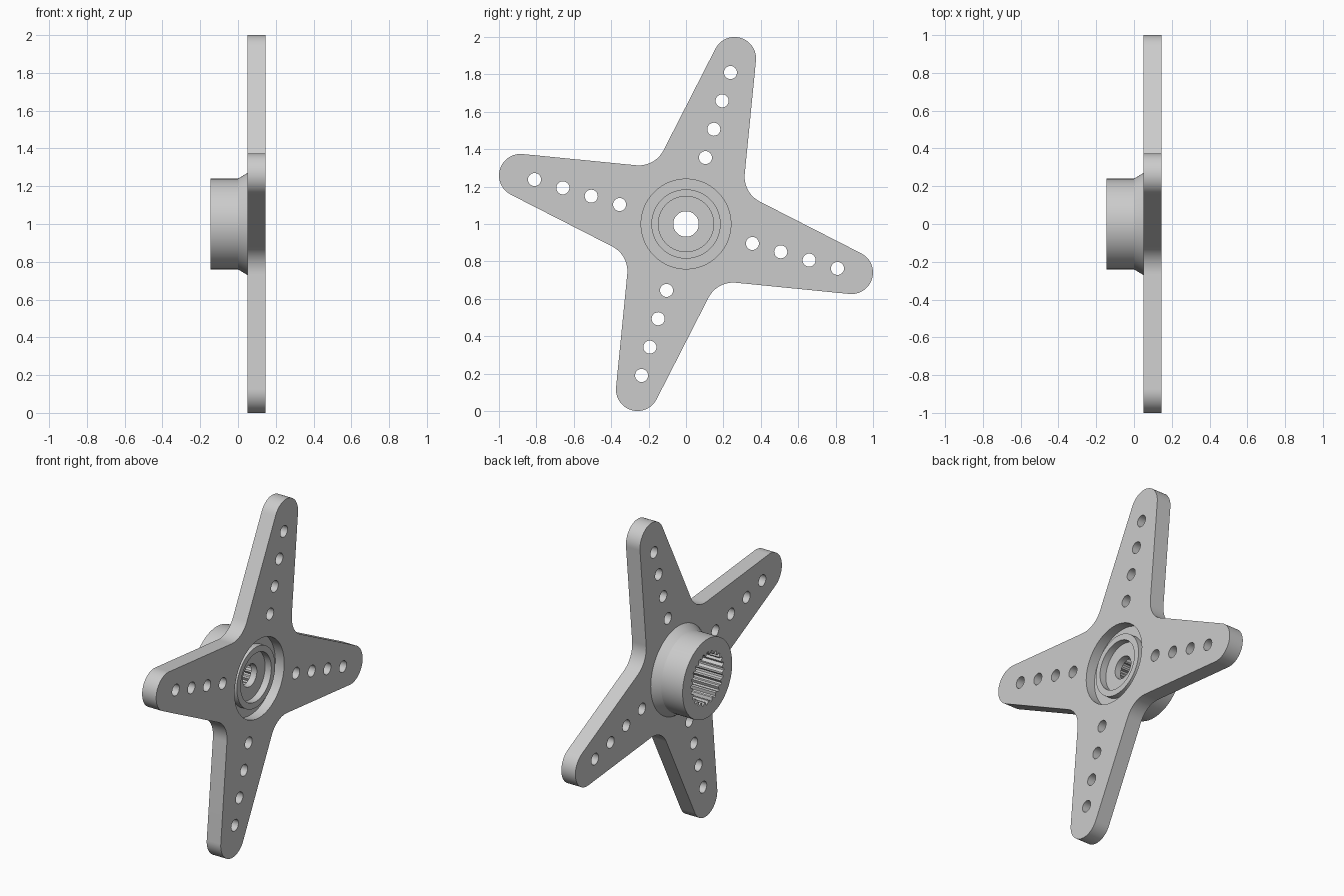
import bpy
import bmesh
from math import sin, cos, radians, pi
from mathutils import Matrix

cube = bpy.data.objects.get("Cube")
if cube:
    bpy.data.objects.remove(cube)

SEGMENTS = 96
PLATE_BACK, PLATE_FRONT = 0.05, 0.145
ARM_ANGLE = radians(73.65)
RECESS = 0.24

grey = bpy.data.materials.new("light_grey")
grey.use_nodes = True
colour = (0.6, 0.6, 0.6, 1)
grey.diffuse_color = colour
grey.node_tree.nodes["Principled BSDF"].inputs["Base Color"].default_value = colour


def arc(cx, cy, radius, start, end, steps):
    """Points along an arc, both ends included."""
    angles = [start + (end - start) * i / steps for i in range(steps + 1)]
    return [(cx + radius * cos(a), cy + radius * sin(a)) for a in angles]


def circle(cx, cy, radius, steps):
    return arc(cx, cy, radius, 0, 2 * pi, steps)[:-1]


def turn(points, angle):
    c, s = cos(angle), sin(angle)
    return [(x * c - y * s, x * s + y * c) for x, y in points]


def finish(name, bm):
    """Make an object with clean normals and smooth curved sides."""
    bmesh.ops.remove_doubles(bm, verts=bm.verts, dist=1e-5)
    bmesh.ops.recalc_face_normals(bm, faces=bm.faces)
    mesh = bpy.data.meshes.new(name)
    bm.to_mesh(mesh)
    bm.free()
    mesh.materials.clear()
    mesh.materials.append(grey)
    obj = bpy.data.objects.new(name, mesh)
    bpy.context.collection.objects.link(obj)
    bpy.ops.object.select_all(action="DESELECT")
    obj.select_set(True)
    bpy.context.view_layer.objects.active = obj
    bpy.ops.object.shade_smooth_by_angle(angle=radians(30))
    return obj


# Outline of four tapered arms with round tips and filleted corners
taper = radians(10.7)
tip_at, tip_radius, fillet = 0.922, 0.115, 0.15
corner = (fillet + tip_radius + tip_at * sin(taper)) / (sin(taper) + cos(taper))
side = pi / 2 - taper
arm = arc(tip_at, 0, tip_radius, -side, side, 24)
arm += arc(corner, corner, fillet, pi + side, pi + taper, 12)

outline, loops = [], []
for k in range(4):
    angle = ARM_ANGLE + k * pi / 2
    outline += turn(arm, angle)
    for n in range(4):
        loops.append(turn(circle(0.37 + 0.158 * n, 0, 0.035, 24), angle))
loops += [outline, circle(0, 0, RECESS, SEGMENTS)]

# Arm plate: filled flat curve, given thickness
curve = bpy.data.curves.new("arm_plate_outline", "CURVE")
curve.dimensions = "2D"
curve.fill_mode = "BOTH"
curve.extrude = (PLATE_FRONT - PLATE_BACK) / 2
for loop in loops:
    spline = curve.splines.new("POLY")
    spline.points.add(len(loop) - 1)
    for point, (x, y) in zip(spline.points, loop):
        point.co = (x, y, 0, 1)
    spline.use_cyclic_u = True
helper = bpy.data.objects.new("arm_plate_outline", curve)
bpy.context.collection.objects.link(helper)
bpy.context.view_layer.update()
flat = helper.evaluated_get(bpy.context.evaluated_depsgraph_get()).to_mesh()
bm = bmesh.new()
bm.from_mesh(flat)
bpy.data.objects.remove(helper)
stand = Matrix(((0, 0, 1, (PLATE_BACK + PLATE_FRONT) / 2),
                (1, 0, 0, 0),
                (0, 1, 0, 1),
                (0, 0, 0, 1)))
bm.transform(stand)
finish("arm_plate", bm)

# Hub: turned profile of (radius, x); "bore" rings carry the spline teeth
profile = [
    (RECESS, PLATE_BACK), (0.27, PLATE_BACK), (0.24, 0), (0.24, -0.145),
    ("bore", -0.145), ("bore", 0.04),
    (0.068, 0.04), (0.068, 0.08),
    (0.148, 0.08), (0.148, 0.122), (0.185, 0.122), (0.185, 0.085),
    (RECESS, 0.085),
]


def ring_radius(radius, i):
    if radius == "bore":
        return 0.16 if i % 4 < 2 else 0.142
    return radius


bm = bmesh.new()
rings = []
for radius, x in profile:
    ring = []
    for i in range(SEGMENTS):
        a = 2 * pi * i / SEGMENTS
        r = ring_radius(radius, i)
        ring.append(bm.verts.new((x, r * cos(a), 1 + r * sin(a))))
    rings.append(ring)
for first, second in zip(rings, rings[1:] + rings[:1]):
    for i in range(SEGMENTS):
        j = (i + 1) % SEGMENTS
        bm.faces.new((first[i], first[j], second[j], second[i]))
finish("splined_hub", bm)
